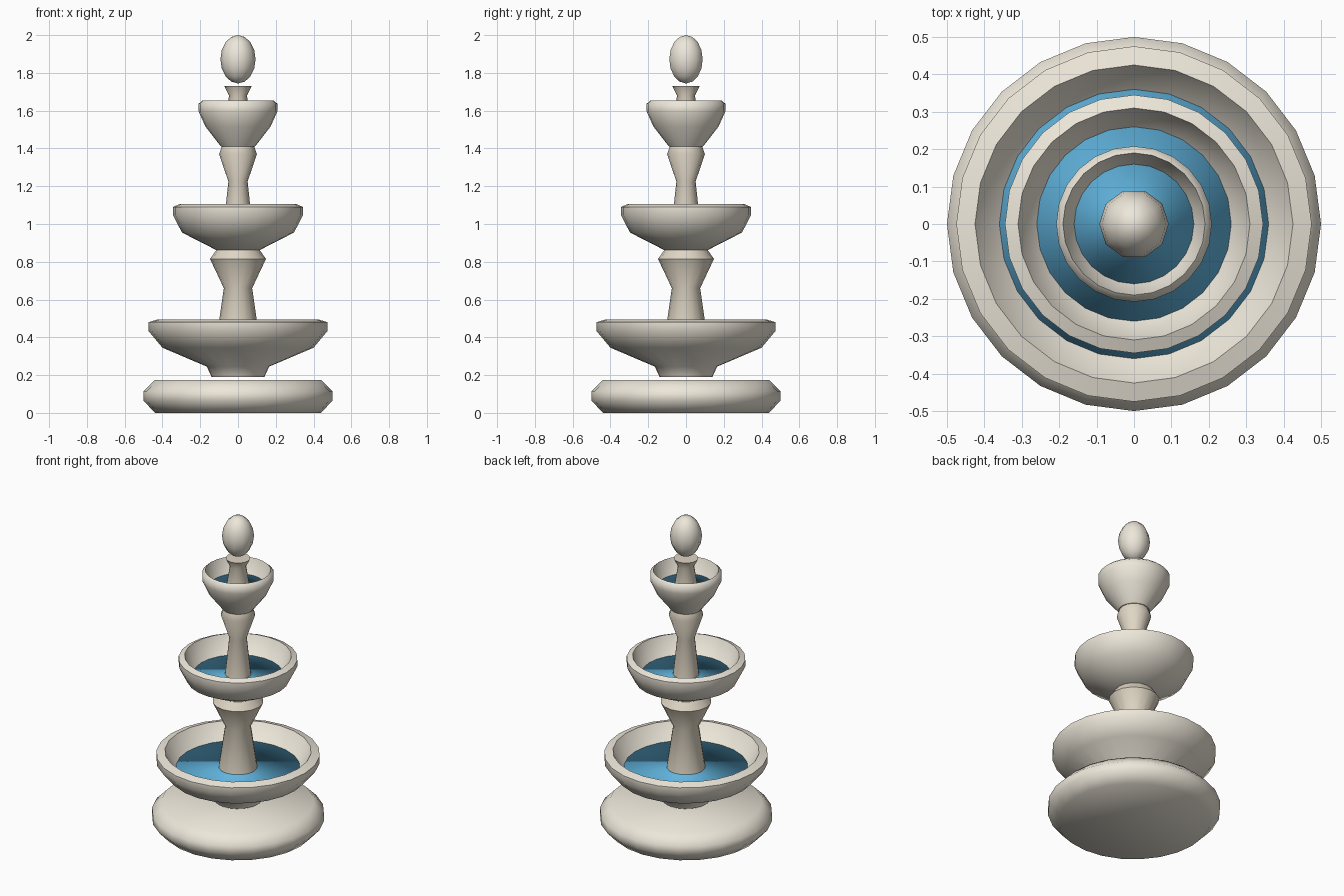
import bpy, math

if "Cube" in bpy.data.objects:
    bpy.data.objects.remove(bpy.data.objects["Cube"])


def material(name, color):
    m = bpy.data.materials.new(name)
    m.diffuse_color = (*color, 1)
    m.use_nodes = True
    m.node_tree.nodes["Principled BSDF"].inputs["Base Color"].default_value = m.diffuse_color
    return m


STONE = material("pale_stone", (0.85, 0.80, 0.70))
COLUMN = material("warm_stone", (0.74, 0.67, 0.55))
WATER = material("water", (0.12, 0.46, 0.74))


def lathe(name, profile, mat, sides=24, angle=50):
    """Revolve (radius, z) points around z; both ends are capped."""
    verts, faces = [], []
    for r, z in profile:
        for i in range(sides):
            a = 2 * math.pi * i / sides + math.pi / 2
            verts.append((r * math.cos(a), r * math.sin(a), z))
    for k in range(len(profile) - 1):
        for i in range(sides):
            j = (i + 1) % sides
            a, b = k * sides, (k + 1) * sides
            faces.append((a + i, a + j, b + j, b + i))
    last = (len(profile) - 1) * sides
    faces.append(tuple(reversed(range(sides))))
    faces.append(tuple(range(last, last + sides)))
    me = bpy.data.meshes.new(name)
    me.from_pydata(verts, [], faces)
    me.materials.append(mat)
    ob = bpy.data.objects.new(name, me)
    bpy.context.collection.objects.link(ob)
    bpy.ops.object.select_all(action='DESELECT')
    ob.select_set(True)
    bpy.context.view_layer.objects.active = ob
    bpy.ops.object.shade_smooth_by_angle(angle=math.radians(angle))
    return ob


# Round plinth
lathe("base", [(0.44, 0), (0.5, 0.065), (0.5, 0.115), (0.44, 0.175)], STONE)

# Three bowls: outside going up, over the rim, then down the inside
lathe("lower_bowl", [(0.14, 0.19), (0.165, 0.245), (0.40, 0.345), (0.475, 0.435),
                     (0.475, 0.48), (0.425, 0.495), (0.36, 0.395), (0.17, 0.29)], STONE)
lathe("middle_bowl", [(0.115, 0.862), (0.297, 0.955), (0.345, 1.05), (0.345, 1.09),
                      (0.31, 1.105), (0.26, 0.99), (0.11, 0.91)], STONE)
lathe("upper_bowl", [(0.09, 1.41), (0.172, 1.515), (0.208, 1.595), (0.208, 1.637),
                     (0.19, 1.653), (0.16, 1.555), (0.07, 1.46)], STONE)

# Water surfaces
for name, r, z in (("lower_water", 0.36, 0.395), ("middle_water", 0.26, 0.99),
                   ("upper_water", 0.16, 1.555)):
    lathe(name, [(r - 0.01, z - 0.012), (r, z)], WATER, angle=180)

# Waisted columns
lathe("lower_column", [(0.115, 0.385), (0.075, 0.66), (0.148, 0.815), (0.115, 0.862)],
      COLUMN, 16)
lathe("middle_column", [(0.077, 0.98), (0.051, 1.225), (0.1, 1.37), (0.085, 1.412)],
      COLUMN, 16)
lathe("upper_column", [(0.07, 1.545), (0.047, 1.68), (0.072, 1.73)], COLUMN, 16)

# Egg-shaped finial
bpy.ops.mesh.primitive_uv_sphere_add(segments=10, ring_count=8, radius=1,
                                     location=(0, 0, 1.872),
                                     rotation=(0, 0, math.pi / 2))
finial = bpy.context.object
finial.name = "finial"
finial.scale = (0.093, 0.093, 0.128)
finial.data.materials.append(STONE)
bpy.ops.object.shade_smooth()
